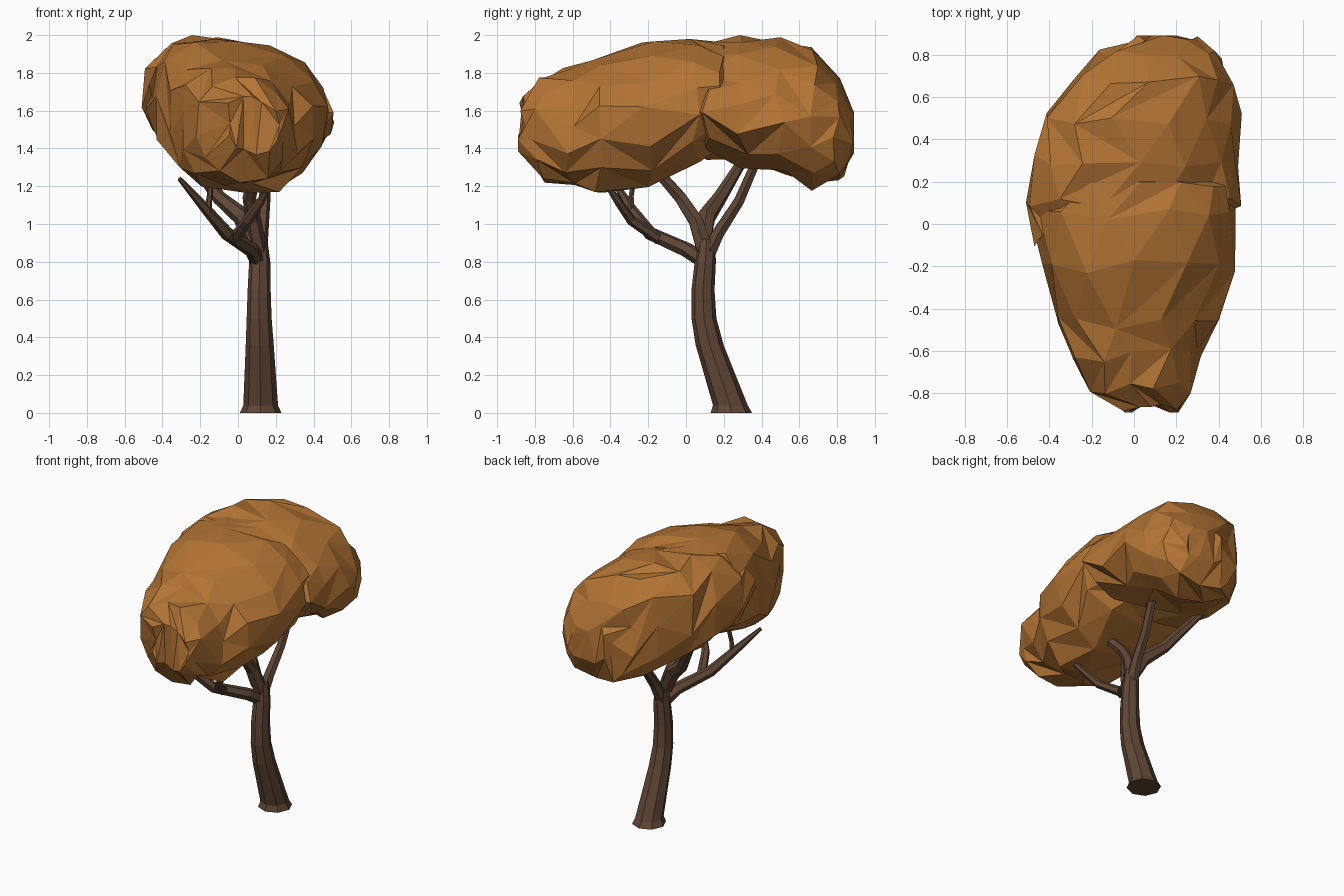
import bpy, bmesh, math, random
from mathutils import Vector

if "Cube" in bpy.data.objects:
    bpy.data.objects.remove(bpy.data.objects["Cube"])

random.seed(5)


def material(name, rgb):
    m = bpy.data.materials.new(name)
    m.diffuse_color = (*rgb, 1)
    m.use_nodes = True
    m.node_tree.nodes["Principled BSDF"].inputs["Base Color"].default_value = m.diffuse_color
    return m


BARK = material("bark", (0.115, 0.062, 0.036))
LEAF = material("autumn_leaves", (0.45, 0.175, 0.035))


def skin(name, rings, mat, facet=False):
    """Join closed rings of points into a capped, flat-shaded mesh."""
    bm = bmesh.new()
    vr = [[bm.verts.new(p) for p in ring] for ring in rings]
    n = len(vr[0])
    for a, b in zip(vr, vr[1:]):
        for i in range(n):
            j = (i + 1) % n
            q = [a[i], a[j], b[j], b[i]]
            if facet:
                if random.random() < 0.5:
                    q = q[1:] + q[:1]
                bm.faces.new(q[:3])
                bm.faces.new([q[0], q[2], q[3]])
            else:
                bm.faces.new(q)
    caps = [bm.faces.new(ring) for ring in (vr[0], vr[-1])]
    if facet:
        bmesh.ops.triangulate(bm, faces=caps)
    bmesh.ops.recalc_face_normals(bm, faces=bm.faces)
    me = bpy.data.meshes.new(name)
    bm.to_mesh(me)
    bm.free()
    me.materials.append(mat)
    ob = bpy.data.objects.new(name, me)
    bpy.context.collection.objects.link(ob)
    return ob


def limb(name, path, sides=6, level=False):
    """Tapered tube; path entries are x, y, z, radius."""
    pts = [Vector(p[:3]) for p in path]
    rings = []
    for k, p in enumerate(pts):
        t = (pts[min(k + 1, len(pts) - 1)] - pts[max(k - 1, 0)]).normalized()
        if level:
            t = Vector((0, 0, 1))
        u = Vector((0, 1, 0)).cross(t).normalized()
        v = t.cross(u)
        r = path[k][3]
        rings.append([p + r * (math.cos(a) * u + math.sin(a) * v)
                      for a in (2 * math.pi * i / sides for i in range(sides))])
    return skin(name, rings, BARK)


def foliage(name, sections, lean, sides=13, jitter=0.022):
    """Rough faceted mass, top sloping towards +x; sections are y, x min, x max, z min, z max."""
    rings = []
    for k, (y, x0, x1, z0, z1) in enumerate(sections):
        ring = []
        for i in range(sides):
            a = 2 * math.pi * (i + 0.5 * (k % 2)) / sides + math.pi / 2
            c, s = math.cos(a), math.sin(a)
            e = 2 / 2.3
            dx = (x1 - x0) / 2 * math.copysign(abs(c) ** e, c)
            slope = lean * min(1, max(0, s) * 1.5) + 0.04
            pz = (z0 + z1) / 2 + (z1 - z0) / 2 * math.copysign(abs(s) ** e, s) - slope * dx
            j = [random.uniform(-jitter, jitter) for _ in range(3)]
            ring.append((max(-0.51, min(0.51, (x0 + x1) / 2 + dx + j[0])),
                         max(-0.89, min(0.89, y + 1.5 * j[1])),
                         min(2.0, pz + j[2])))
        rings.append(ring)
    return skin(name, rings, LEAF, facet=True)


# Leaning trunk with a flared foot
limb("trunk", [(0.12, 0.24, 0, 0.11), (0.12, 0.235, 0.04, 0.092),
               (0.115, 0.125, 0.36, 0.074), (0.112, 0.095, 0.5, 0.066),
               (0.112, 0.09, 0.65, 0.061), (0.115, 0.102, 0.8, 0.056),
               (0.11, 0.11, 0.92, 0.045)], sides=8, level=True)

# Main branches and twigs
limb("front_branch", [(0.11, 0.11, 0.8, 0.045), (0.07, 0.0, 0.865, 0.04),
                      (-0.06, -0.19, 0.95, 0.036), (-0.17, -0.29, 1.08, 0.028),
                      (-0.31, -0.39, 1.24, 0.012)])
limb("front_right_branch", [(-0.02, -0.14, 0.92, 0.032), (0.05, -0.29, 1.02, 0.027),
                            (0.12, -0.36, 1.12, 0.022), (0.18, -0.44, 1.24, 0.012)])
limb("front_twig", [(-0.16, -0.29, 1.06, 0.02), (-0.15, -0.29, 1.15, 0.015),
                    (-0.13, -0.26, 1.32, 0.014)])
limb("middle_branch", [(0.11, 0.1, 0.86, 0.048), (0.08, 0.05, 1.02, 0.042),
                       (0.06, -0.03, 1.14, 0.036), (0.1, -0.17, 1.3, 0.028)])
limb("left_branch", [(0.09, 0.09, 0.9, 0.045), (0.02, 0.11, 1.04, 0.05),
                     (-0.1, 0.18, 1.14, 0.038), (-0.29, 0.34, 1.4, 0.023)])
limb("back_branch", [(0.11, 0.11, 0.83, 0.045), (0.125, 0.17, 0.95, 0.036),
                     (0.14, 0.28, 1.12, 0.031), (0.16, 0.41, 1.42, 0.025)])

# Two overlapping leaf masses
foliage("front_foliage", [(-0.88, -0.05, 0.2, 1.38, 1.66), (-0.78, -0.2, 0.26, 1.24, 1.78),
                          (-0.62, -0.31, 0.32, 1.21, 1.81), (-0.47, -0.38, 0.41, 1.16, 1.86),
                          (-0.2, -0.45, 0.47, 1.19, 1.96), (0.05, -0.49, 0.5, 1.33, 1.98),
                          (0.19, -0.4, 0.44, 1.44, 1.95), (0.26, -0.25, 0.3, 1.5, 1.85)],
        lean=0.12)
foliage("back_foliage", [(-0.08, -0.46, 0.1, 1.5, 1.84), (0.11, -0.52, 0.49, 1.36, 1.94),
                         (0.3, -0.48, 0.5, 1.31, 1.97), (0.5, -0.42, 0.5, 1.27, 1.97),
                         (0.69, -0.29, 0.47, 1.19, 1.93), (0.81, -0.15, 0.42, 1.22, 1.77),
                         (0.88, -0.02, 0.31, 1.38, 1.6)], lean=0.2)
